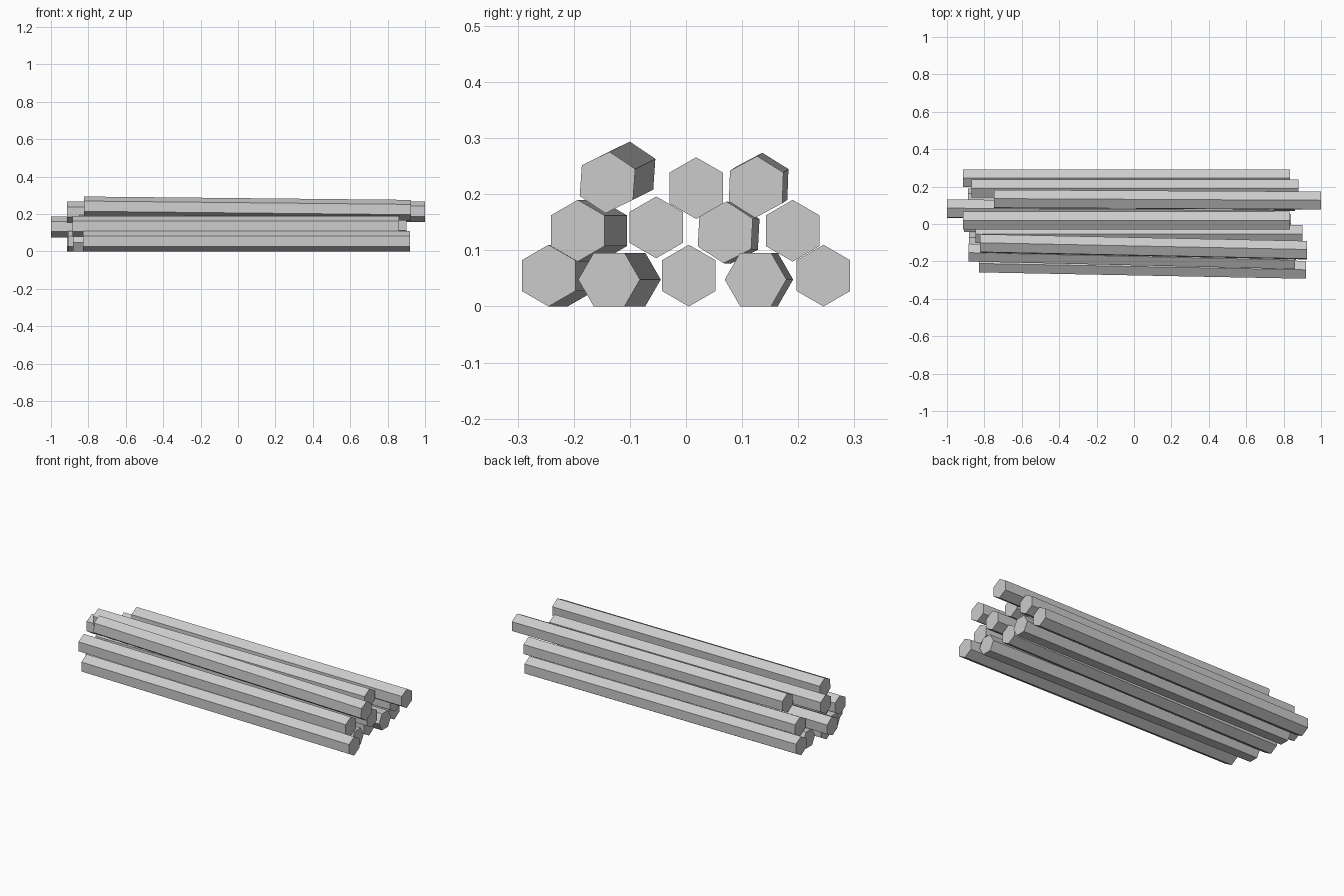
import bpy, bmesh
from math import sin, cos, radians

if "Cube" in bpy.data.objects:
    bpy.data.objects.remove(bpy.data.objects["Cube"])

R = 0.055       # hexagon radius
LENGTH = 1.748  # every log has the same length


def log(name, x, y, z, dy=0.0, dz=0.0, turn=0.0):
    """Hexagonal log: centre of its +x end, drift of its -x end, roll from point-up."""
    bm = bmesh.new()
    rings = []
    for cx, cy, cz in ((x, y, z), (x - LENGTH, y + dy, z + dz)):
        angles = [radians(turn + 60 * i) for i in range(6)]
        rings.append([bm.verts.new((cx, cy + R * sin(a), cz + R * cos(a))) for a in angles])
    near, far = rings
    bm.faces.new(near)
    bm.faces.new(far[::-1])
    for i in range(6):
        j = (i + 1) % 6
        bm.faces.new((near[i], far[i], far[j], near[j]))
    bmesh.ops.recalc_face_normals(bm, faces=bm.faces)
    mesh = bpy.data.meshes.new(name)
    bm.to_mesh(mesh)
    bm.free()
    bpy.context.collection.objects.link(bpy.data.objects.new(name, mesh))


# Rows of logs, each from -y to +y: x, y, z, dy, dz, turn
rows = {
    "bottom_log": [
        (0.92, -0.245, 0.055, 0.034, 0, 0),
        (0.867, -0.137, 0.048, 0.037, 0, 30),
        (0.84, 0.005, 0.055, 0, 0, 0),
        (0.86, 0.124, 0.048, 0.012, 0, 30),
        (0.835, 0.245, 0.055, 0, 0, 0),
    ],
    "middle_log": [
        (0.862, -0.193, 0.135, 0.04, 0, 0),
        (0.90, -0.053, 0.141, 0, 0, 0),
        (0.748, 0.07, 0.132, 0.012, -0.001, 3),
        (0.88, 0.19, 0.135, 0, 0, 0),
    ],
    "top_log": [
        (0.925, -0.14, 0.221, 0.036, 0.018, 4),
        (0.835, 0.018, 0.211, 0, 0, 0),
        (1.0, 0.125, 0.213, 0.009, 0.006, 2),
    ],
}

for row_name, logs in rows.items():
    for n, spec in enumerate(logs, 1):
        log(f"{row_name}_{n}", *spec)
